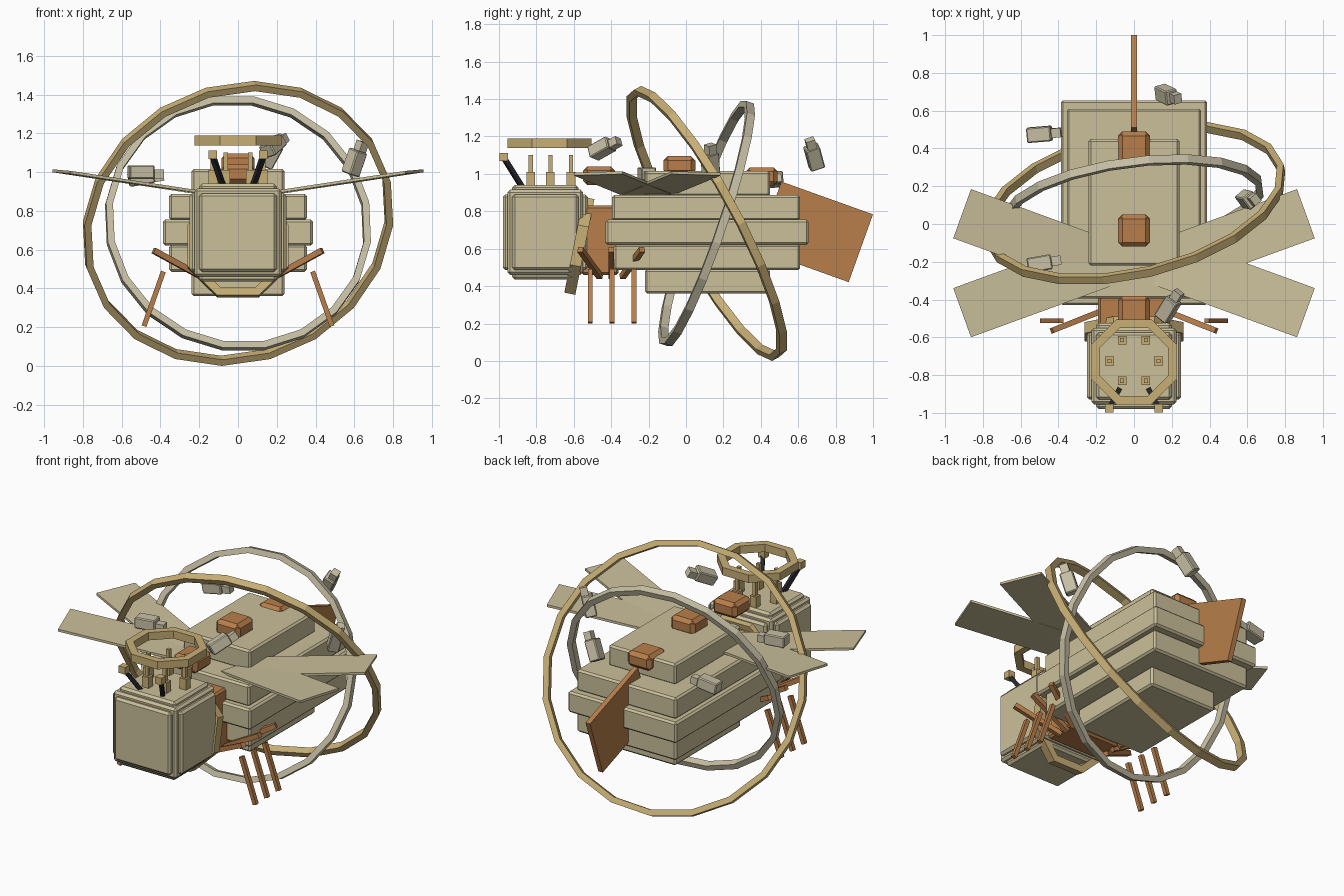
import bpy, bmesh, math
from mathutils import Vector, Euler

if "Cube" in bpy.data.objects:
    bpy.data.objects.remove(bpy.data.objects["Cube"])


def material(name, rgb):
    m = bpy.data.materials.new(name)
    m.use_nodes = True
    m.diffuse_color = (*rgb, 1)
    m.node_tree.nodes["Principled BSDF"].inputs["Base Color"].default_value = (*rgb, 1)
    return m


TAN = material("sand", (0.60, 0.53, 0.33))
GREY = material("pale_stone", (0.58, 0.53, 0.38))
GOLD = material("gold", (0.58, 0.43, 0.18))
RUST = material("rust", (0.48, 0.21, 0.07))
BLACK = material("charcoal", (0.02, 0.02, 0.025))


def finish(name, bm, mat, bevel=0):
    bmesh.ops.recalc_face_normals(bm, faces=bm.faces)
    mesh = bpy.data.meshes.new(name)
    bm.to_mesh(mesh)
    bm.free()
    mesh.materials.append(mat)
    ob = bpy.data.objects.new(name, mesh)
    bpy.context.collection.objects.link(ob)
    if bevel:
        mod = ob.modifiers.new("bevel", "BEVEL")
        mod.width, mod.segments = bevel, 1
    return ob


def box(name, center, size, mat, bevel=0, rot=(0, 0, 0)):
    bm = bmesh.new()
    bmesh.ops.create_cube(bm, size=1)
    bmesh.ops.scale(bm, vec=size, verts=bm.verts)
    ob = finish(name, bm, mat, bevel)
    ob.location = center
    ob.rotation_euler = Euler([math.radians(a) for a in rot])
    return ob


def beam(name, p, q, width, mat):
    p, q = Vector(p), Vector(q)
    ob = box(name, (p + q) / 2, (width, width, (q - p).length), mat)
    ob.rotation_euler = (q - p).to_track_quat("Z", "Y").to_euler()


def stepped_block(name, center, size, step, mat, bevel):
    # A core plus one longer block along each axis gives notched corners
    box(name + "_core", center, [s - step for s in size], mat, bevel)
    for axis in range(3):
        dims = [s - 2 * step for s in size]
        dims[axis] = size[axis]
        box(f"{name}_{'xyz'[axis]}", center, dims, mat, bevel)


def ring(name, center, u, v, radius, sides, thick, depth, mat, phase=0):
    u, v = Vector(u).normalized(), Vector(v)
    v = (v - u * v.dot(u)).normalized()
    n = u.cross(v)
    bm = bmesh.new()
    loops = []
    for i in range(sides):
        a = 2 * math.pi * (i + phase) / sides
        out = u * math.cos(a) + v * math.sin(a)
        loops.append([bm.verts.new(Vector(center) + out * (radius + r * thick / 2) + n * d * depth / 2)
                      for r, d in ((-1, -1), (1, -1), (1, 1), (-1, 1))])
    for i, a in enumerate(loops):
        b = loops[(i + 1) % sides]
        for k in range(4):
            bm.faces.new((a[k], a[(k + 1) % 4], b[(k + 1) % 4], b[k]))
    return finish(name, bm, mat)


# Hull: five stacked slabs (half width, y range, z range)
slabs = [("hull_bottom", 0.24, -0.22, 0.45, 0.36, 0.49),
         ("hull_lower", 0.355, -0.385, 0.61, 0.485, 0.625),
         ("hull_middle", 0.387, -0.43, 0.655, 0.62, 0.755),
         ("hull_upper", 0.355, -0.395, 0.61, 0.75, 0.887),
         ("hull_top", 0.24, -0.22, 0.45, 0.88, 1.015)]
for name, w, y0, y1, z0, z1 in slabs:
    box(name, (0, (y0 + y1) / 2, (z0 + z1) / 2), (2 * w, y1 - y0, z1 - z0), TAN, 0.012)

# Head, neck and the band round the neck
stepped_block("head", (0, -0.752, 0.688), (0.5, 0.455, 0.505), 0.05, TAN, 0.014)
box("neck", (0, -0.46, 0.645), (0.38, 0.2, 0.37), RUST, 0.012)
ring("neck_band", (0, -0.57, 0.615), (1, 0, 0), (0, 0.2, 1), 0.26, 8, 0.045, 0.06, GOLD, 0.5)

# Rust blocks along the spine
for name, y, z in (("front_block", -0.465, 0.99), ("middle_block", -0.035, 1.045), ("rear_block", 0.405, 0.985)):
    stepped_block(name, (0, y, z), (0.17, 0.17, 0.1), 0.015, RUST, 0.008)

# Tail fin
box("tail_fin", (0, 0.69, 0.69), (0.032, 0.52, 0.385), RUST, 0, (-19.7, 0, 0))

# Crown over the head, with its posts
ring("crown", (0, -0.73, 1.163), (1, 0, 0), (0, 1, 0), 0.219, 8, 0.049, 0.05, GOLD, 0.5)
for x, y in ((0.063, -0.615), (0.13, -0.725), (0.063, -0.83)):
    for s in (-1, 1):
        box("post_base", (s * x, y, 0.97), (0.046, 0.046, 0.08), GOLD)
        box("post", (s * x, y, 1.05), (0.022, 0.022, 0.1), GOLD)

# Antennae, wings, arms and legs, on both sides
for s, side in ((1, "left"), (-1, "right")):
    beam("antenna_" + side, (s * 0.075, -0.87, 0.92), (s * 0.13, -0.97, 1.08), 0.025, BLACK)
    box("antenna_tip_" + side, (s * 0.13, -0.975, 1.09), (0.045, 0.045, 0.045), GOLD)
    for sweep, label in ((1, "rear"), (-1, "front")):
        root = Vector((s * 0.15, -0.2075 - sweep * 0.015, 0.88))
        tip = Vector((s * 0.91, -0.2075 + sweep * 0.262, 0.995))
        half = Vector((-s * sweep * 0.047, 0.13, -sweep * 0.004))
        bm = bmesh.new()
        face = bm.faces.new([bm.verts.new(p) for p in (root - half, tip - half, tip + half, root + half)])
        ext = bmesh.ops.extrude_face_region(bm, geom=[face])
        bmesh.ops.translate(bm, vec=(0, 0, 0.015), verts=[v for v in ext["geom"] if isinstance(v, bmesh.types.BMVert)])
        finish(f"{label}_wing_{side}", bm, TAN)
    for k in (-1, 0, 1):
        beam("arm_" + side, (s * 0.17, -0.4 + k * 0.06, 0.45), (s * 0.435, -0.4 + k * 0.165, 0.595), 0.03, RUST)
        beam("leg_" + side, (s * 0.385, -0.395 + k * 0.117, 0.487), (s * 0.485, -0.395 + k * 0.117, 0.205), 0.026, RUST)

# Two tilted orbit rings
ring("outer_ring", (0, 0.11, 0.735), (0.97, 0.23, 0), (0.11, -0.45, 0.885), 0.8, 20, 0.036, 0.045, GOLD)
ring("inner_ring", (0, 0.11, 0.735), (0.99, 0.13, 0), (-0.04, 0.32, 0.95), 0.675, 20, 0.036, 0.045, GREY, 0.5)

# Drifting probes: a long body with a small head, each turned its own way
probes = [((0.17, 0.685, 1.09), (20, 25, 15)), ((0.18, -0.45, 1.135), (-30, 60, 25)),
          ((-0.5, 0.475, 0.97), (15, 80, 20)), ((0.6, 0.13, 1.05), (15, 12, 40)),
          ((-0.5, -0.21, 1.0), (10, 90, 20))]
for pos, rot in probes:
    box("probe_body", pos, (0.07, 0.08, 0.13), GREY, 0.006, rot)
    up = Euler([math.radians(a) for a in rot]).to_matrix() @ Vector((0.01, 0, 0.085))
    box("probe_head", Vector(pos) + up, (0.045, 0.05, 0.06), GREY, 0, rot)
